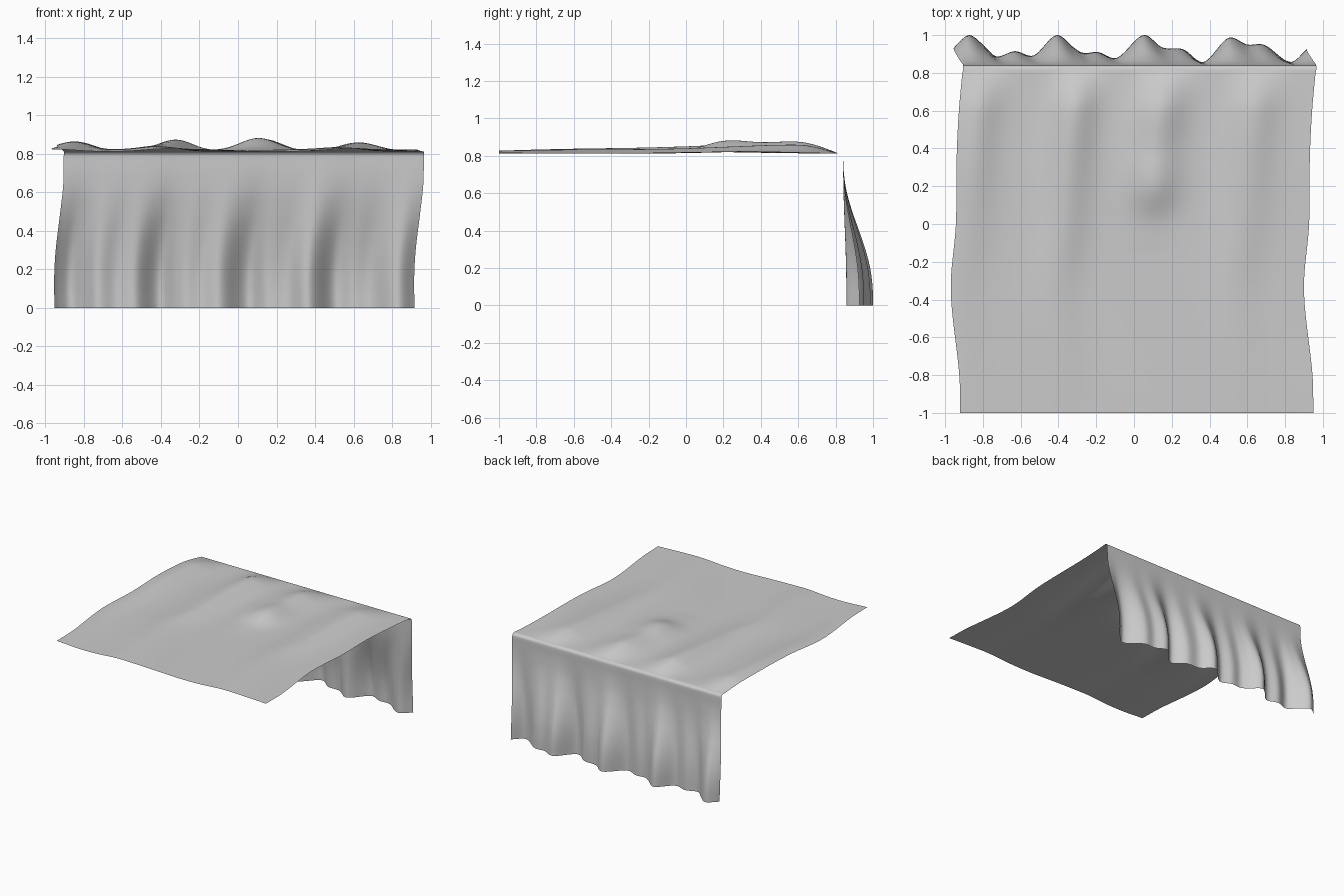
import bpy, bmesh, math

if "Cube" in bpy.data.objects:
    bpy.data.objects.remove(bpy.data.objects["Cube"])


def curve(points, t):
    """Smooth (Hermite) interpolation through (position, value) pairs."""
    if t <= points[0][0]:
        return points[0][1]
    if t >= points[-1][0]:
        return points[-1][1]

    def slope(k):
        a, b = points[max(k - 1, 0)], points[min(k + 1, len(points) - 1)]
        return (b[1] - a[1]) / (b[0] - a[0])

    i = max(k for k in range(len(points) - 1) if points[k][0] <= t)
    (x0, y0), (x1, y1) = points[i], points[i + 1]
    w = x1 - x0
    s = (t - x0) / w
    return ((2*s**3 - 3*s**2 + 1) * y0 + (s**3 - 2*s**2 + s) * w * slope(i)
            + (3*s**2 - 2*s**3) * y1 + (s**3 - s**2) * w * slope(i + 1))


def bump(x, centre, width):
    return math.exp(-((x - centre) / width) ** 2)


HALF = 0.935                 # half width of the cloth
TOP, EDGE, R = 0.812, 0.84, 0.025   # table height, fold position, fold radius

# sideways sway of the cloth along the table and down the drop
SWAY_TOP = [(-1, .015), (-.8, .01), (-.35, -.035), (0, -.008), (.35, -.004), (.6, .008), (.84, .03)]
SWAY_DROP = [(0, -.018), (.15, -.02), (.3, -.012), (.5, .012), (.65, .028), (.81, .03)]
# pleated lower hem, and how the pleats open toward it
HEM = [(-.955, .93), (-.93, .96), (-.87, 1.0), (-.80, .95), (-.73, .888), (-.63, .915), (-.53, .893),
       (-.41, 1.0), (-.32, .935), (-.27, .906), (-.19, .91), (-.09, .88), (.05, 1.0), (.15, .935),
       (.26, .925), (.37, .858), (.5, .985), (.60, .95), (.69, .948), (.83, .858), (.92, .93)]
FLARE = [(0, 1), (.1, .98), (.2, .9), (.3, .74), (.4, .53), (.5, .31), (.6, .13), (.7, .03), (.79, 0)]
# height of the soft ridges along the table
RIDGE = [(-1, .006), (-.6, .014), (-.3, .022), (0, .036), (.25, .05), (.6, .06), (.7, .042), (.82, 0)]
SHORT_RIDGE = [(-.15, 0), (.02, .012), (.2, .056), (.4, .052), (.6, .06), (.7, .042), (.82, 0)]


def top_point(u, y):
    v = u - .05 * (y - .6)
    long = curve(RIDGE, y)
    z = TOP + long * (.75 * bump(v, -.84, .12) + bump(v, -.33, .12) + .75 * bump(v, .62, .13))
    z += curve(SHORT_RIDGE, y) * bump(v, .13, .13)
    fade = min(1, max(0, (.8 - y) / .5))
    z += fade * .006 * (1 + math.sin(7 * u + 3 * y))      # gentle ripple
    return (u + curve(SWAY_TOP, y), y, z)


def drop_point(u, z):
    hem = curve(HEM, u - .018)
    f = curve(FLARE, z)
    return (u + curve(SWAY_DROP, z), EDGE + (hem - EDGE) * f, z)


def fold_point(u, a):
    return (u + .03, EDGE - R + R * math.sin(a), TOP - R + R * math.cos(a))


# rows run over the table, round the fold and down to the hem
NX, NT, NF, ND = 150, 80, 6, 40
rows = [(top_point, -1 + (EDGE - R + 1) * i / NT) for i in range(NT)]
rows += [(fold_point, math.pi / 2 * i / NF) for i in range(NF)]
rows += [(drop_point, (TOP - R) * (1 - i / ND)) for i in range(ND + 1)]

bm = bmesh.new()
grid = [[bm.verts.new(fn(HALF * (2 * i / NX - 1), t)) for i in range(NX + 1)] for fn, t in rows]
for a, b in zip(grid, grid[1:]):
    for i in range(NX):
        bm.faces.new((a[i], a[i + 1], b[i + 1], b[i])).smooth = True
mesh = bpy.data.meshes.new("draped_cloth")
bm.to_mesh(mesh)
bm.free()

# plain grey fabric
fabric = bpy.data.materials.new("light grey fabric")
fabric.diffuse_color = (.6, .6, .6, 1)
fabric.use_nodes = True
fabric.node_tree.nodes["Principled BSDF"].inputs["Base Color"].default_value = fabric.diffuse_color
mesh.materials.append(fabric)
cloth = bpy.data.objects.new("draped_cloth", mesh)
bpy.context.collection.objects.link(cloth)
